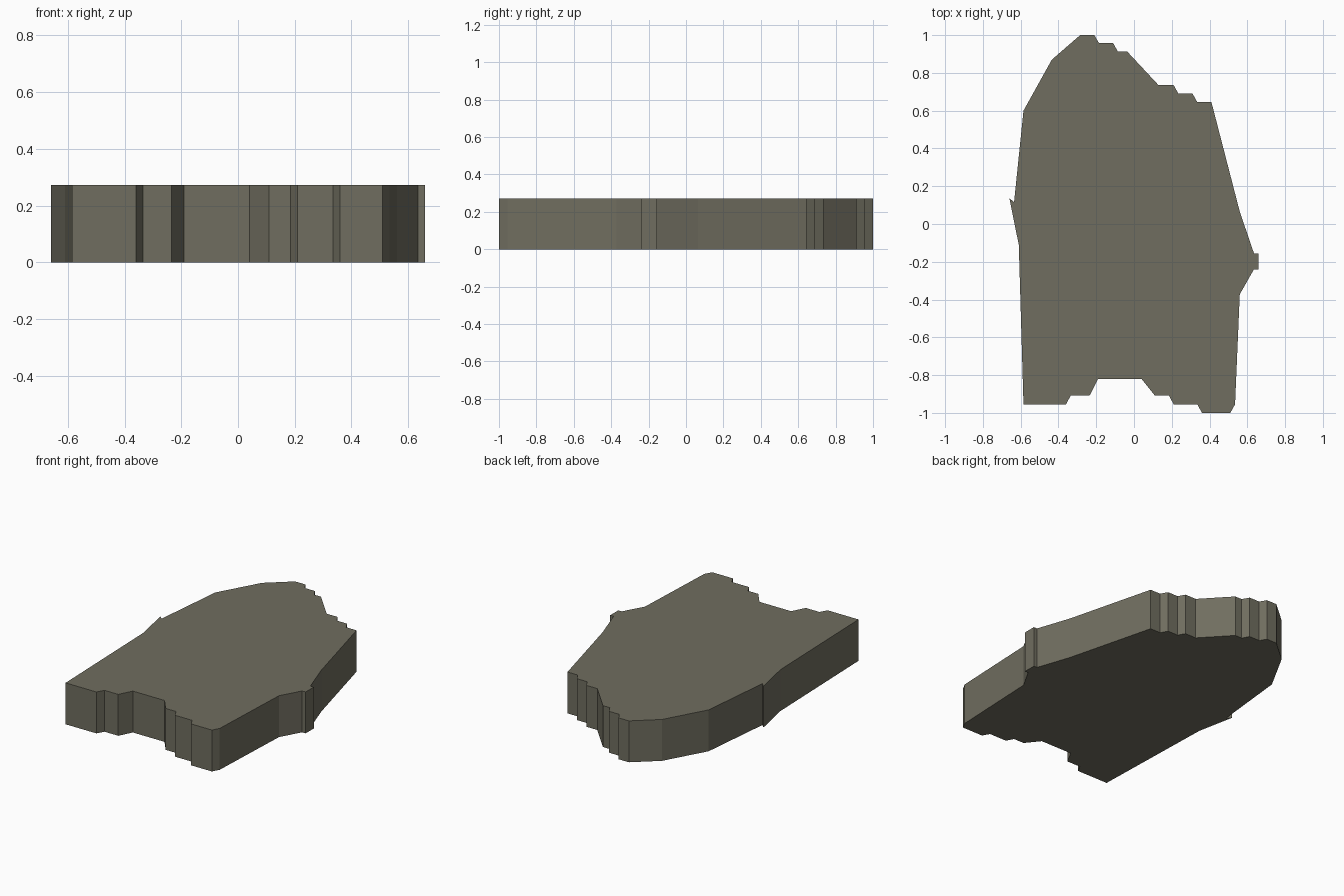
import bpy, bmesh

if "Cube" in bpy.data.objects:
    bpy.data.objects.remove(bpy.data.objects["Cube"])

HEIGHT = 0.272

# Slab outline seen from above, clockwise from the rear tip
OUTLINE = [
    (-.285, 1), (-.21, 1), (-.185, .957), (-.11, .957), (-.085, .912), (-.035, .912),
    (.13, .735), (.21, .735), (.235, .69), (.31, .69), (.335, .645), (.41, .645),
    (.56, .065), (.635, -.155), (.66, -.155), (.66, -.24), (.635, -.24), (.56, -.372),
    (.535, -.955), (.51, -1), (.36, -1), (.335, -.955), (.21, -.955), (.185, -.908),
    (.11, -.908), (.04, -.82), (-.19, -.82), (-.235, -.908), (-.335, -.908),
    (-.36, -.955), (-.585, -.955), (-.61, -.11), (-.66, .137), (-.635, .115),
    (-.585, .60), (-.435, .87),
]

stone = bpy.data.materials.new("grey brown stone")
stone.diffuse_color = (0.162, 0.155, 0.116, 1)
stone.use_nodes = True
stone.node_tree.nodes["Principled BSDF"].inputs["Base Color"].default_value = stone.diffuse_color

# Flat stone slab: outline face extruded straight up
bm = bmesh.new()
base = bm.faces.new([bm.verts.new((x, y, 0)) for x, y in OUTLINE])
top = bmesh.ops.extrude_face_region(bm, geom=[base], use_keep_orig=True)
bmesh.ops.translate(bm, vec=(0, 0, HEIGHT),
                    verts=[v for v in top["geom"] if isinstance(v, bmesh.types.BMVert)])
bmesh.ops.recalc_face_normals(bm, faces=bm.faces)

mesh = bpy.data.meshes.new("stone_slab")
bm.to_mesh(mesh)
bm.free()
mesh.materials.append(stone)
slab = bpy.data.objects.new("stone_slab", mesh)
bpy.context.collection.objects.link(slab)
